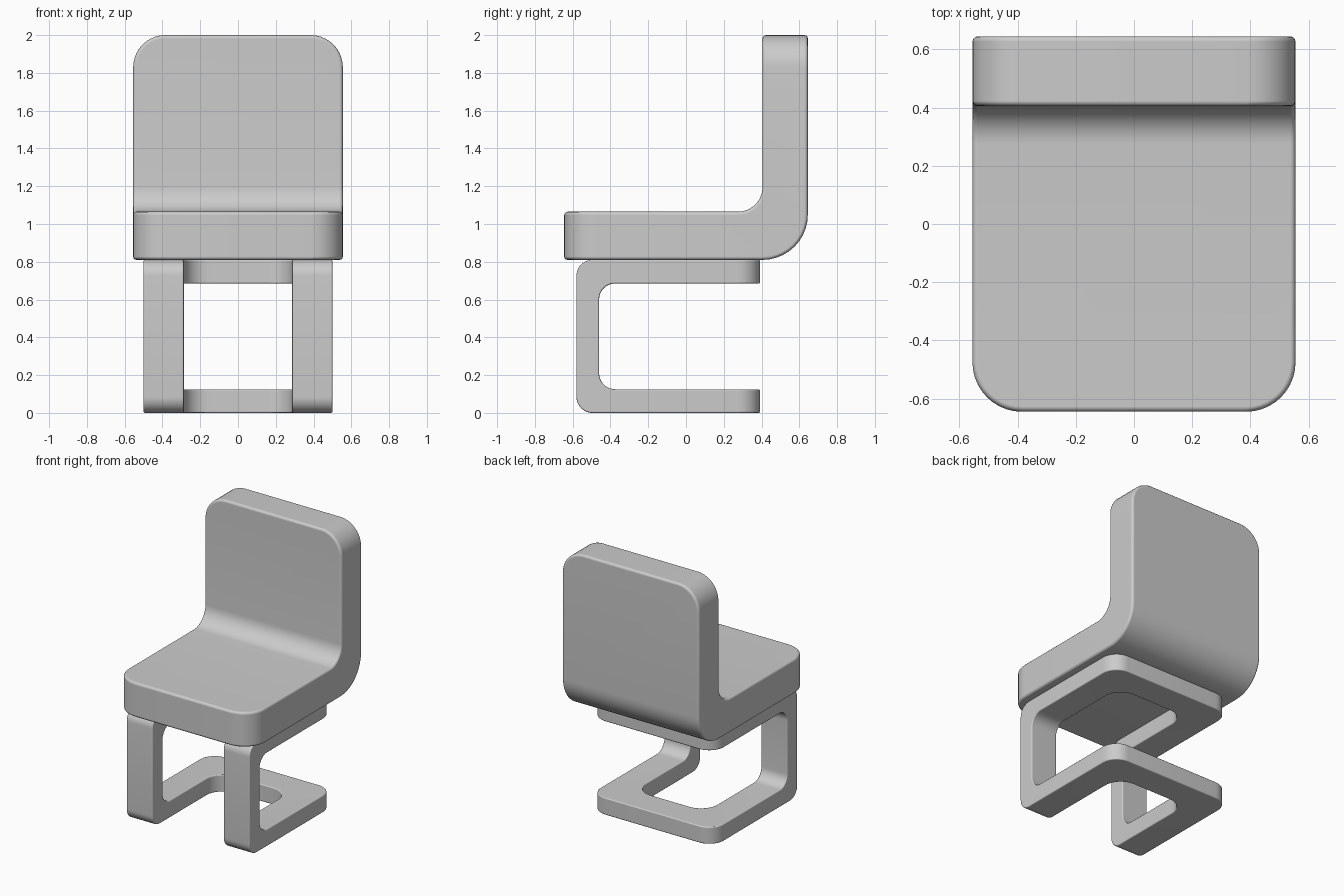
import bpy
import bmesh
from mathutils import Vector

cube = bpy.data.objects.get("Cube")
if cube:
    bpy.data.objects.remove(cube, do_unlink=True)

grey = bpy.data.materials.new("plain grey")
grey.use_nodes = True
colour = (0.6, 0.6, 0.6, 1)
grey.diffuse_color = colour
grey.node_tree.nodes["Principled BSDF"].inputs["Base Color"].default_value = colour


def round_edges(bm, axis, y, z, x, radius, segments=10):
    """Round edges parallel to an axis that pass through the given line(s); None matches anything."""
    want = (x, y, z)

    def matches(v):
        return all(w is None or abs((abs(c) if i == 0 else c) - w) < 1e-3
                   for i, (c, w) in enumerate(zip(v.co, want)))

    edges = []
    for e in bm.edges:
        d = (e.verts[1].co - e.verts[0].co).normalized()
        if abs(d[axis]) > 0.99 and all(matches(v) for v in e.verts):
            edges.append(e)
    bmesh.ops.bevel(bm, geom=edges, offset=radius, segments=segments,
                    profile=0.5, affect='EDGES', clamp_overlap=False)


def finish(bm, name, soft):
    bmesh.ops.recalc_face_normals(bm, faces=bm.faces)
    mesh = bpy.data.meshes.new(name)
    bm.to_mesh(mesh)
    bm.free()
    mesh.materials.append(grey)
    obj = bpy.data.objects.new(name, mesh)
    bpy.context.collection.objects.link(obj)
    bevel = obj.modifiers.new("soft edges", 'BEVEL')
    bevel.width = soft
    bevel.segments = 3
    bevel.limit_method = 'ANGLE'
    bevel.angle_limit = 0.7
    bevel.harden_normals = True
    bpy.ops.object.select_all(action='DESELECT')
    obj.select_set(True)
    bpy.context.view_layer.objects.active = obj
    bpy.ops.object.shade_smooth_by_angle(angle=0.7)
    return obj


# Seat and backrest: one L-shaped slab, widened along x
half, front, inner, back = 0.555, -0.645, 0.405, 0.645
under, top, crown = 0.81, 1.065, 2.0
profile = [(front, under), (back, under), (back, crown),
           (inner, crown), (inner, top), (front, top)]
bm = bmesh.new()
face = bm.faces.new([bm.verts.new((-half, y, z)) for y, z in profile])
ext = bmesh.ops.extrude_face_region(bm, geom=[face])
bmesh.ops.translate(bm, vec=(2 * half, 0, 0),
                    verts=[g for g in ext["geom"] if isinstance(g, bmesh.types.BMVert)])
round_edges(bm, 2, front, None, half, 0.17)    # front corners of the seat
round_edges(bm, 1, None, crown, half, 0.17)    # top corners of the backrest
round_edges(bm, 0, inner, top, None, 0.13)     # inner bend
round_edges(bm, 0, back, under, None, 0.24)    # outer bend
finish(bm, "seat_and_backrest", 0.018)

# Cantilever frame: keep the cells of a 3x3x3 grid that form the bent loop
cuts = [(-0.5, -0.287, 0.287, 0.5), (-0.58, -0.46, 0.18, 0.393), (0, 0.125, 0.685, 0.81)]


def solid(c):
    i, j, k = c
    if min(c) < 0 or max(c) > 2:
        return False
    if j == 0:
        return i != 1                      # two front legs
    return k != 1 and (i != 1 or j == 2)   # side rails and rear bars


bm = bmesh.new()
for cell in [(i, j, k) for i in range(3) for j in range(3) for k in range(3)]:
    if not solid(cell):
        continue
    for axis in range(3):
        for side in (0, 1):
            near = list(cell)
            near[axis] += 2 * side - 1
            if solid(near):
                continue
            ring = []
            for a, b in ((0, 0), (1, 0), (1, 1), (0, 1)):
                step = [0, 0, 0]
                step[axis], step[axis - 2], step[axis - 1] = side, a, b
                ring.append(bm.verts.new(Vector(cuts[n][cell[n] + step[n]] for n in range(3))))
            bm.faces.new(ring)
bmesh.ops.remove_doubles(bm, verts=bm.verts, dist=1e-4)
bmesh.ops.recalc_face_normals(bm, faces=bm.faces)
bmesh.ops.dissolve_limit(bm, angle_limit=0.01, verts=bm.verts, edges=bm.edges)

xs, ys, zs = cuts
round_edges(bm, 2, ys[3], None, xs[3], 0.12)       # rear outer corners
round_edges(bm, 2, ys[2], None, xs[2], 0.13)       # rear inner corners
for outer, inside in ((zs[0], zs[1]), (zs[3], zs[2])):
    round_edges(bm, 0, ys[0], outer, None, 0.085)  # front outer bends
    round_edges(bm, 0, ys[1], inside, None, 0.085) # front inner bends
finish(bm, "cantilever_frame", 0.008)
